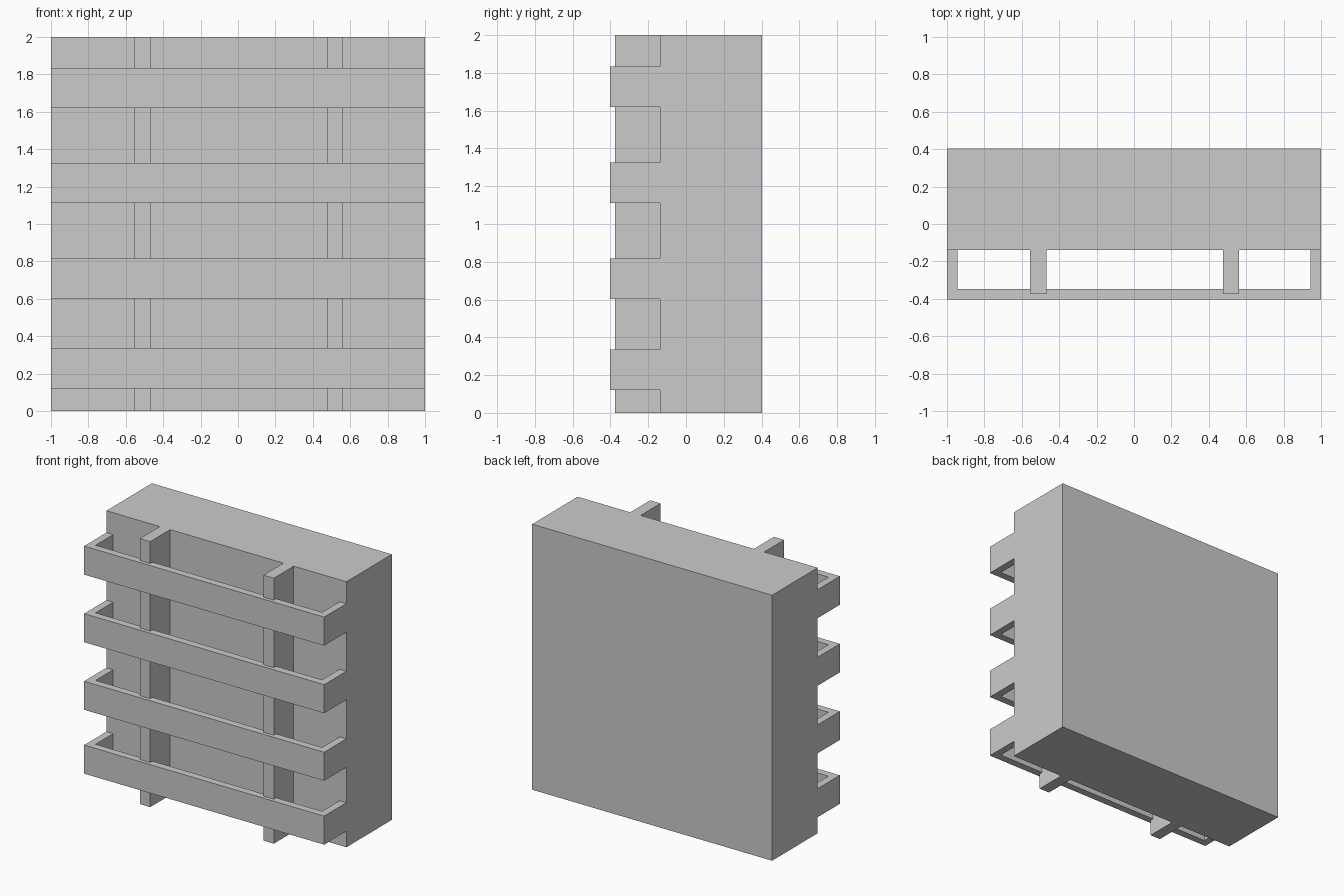
import bpy, bmesh

if "Cube" in bpy.data.objects:
    bpy.data.objects.remove(bpy.data.objects["Cube"])

BACK, FACE, FRONT = 0.403, -0.138, -0.403   # depth of block back, block face, rail front
WALL = 0.056                                # rail thickness
POST_FRONT = -0.375


def prism(name, outline, z0, z1):
    """Extrude a flat xy outline from z0 up to z1."""
    bm = bmesh.new()
    base = bm.faces.new([bm.verts.new((x, y, z0)) for x, y in outline])
    top = bmesh.ops.extrude_face_region(bm, geom=[base])["geom"]
    bmesh.ops.translate(bm, vec=(0, 0, z1 - z0),
                        verts=[v for v in top if isinstance(v, bmesh.types.BMVert)])
    bmesh.ops.recalc_face_normals(bm, faces=bm.faces[:])
    mesh = bpy.data.meshes.new(name)
    bm.to_mesh(mesh)
    bm.free()
    obj = bpy.data.objects.new(name, mesh)
    bpy.context.collection.objects.link(obj)
    return obj


def rect(x0, x1, y0, y1):
    return [(x0, y0), (x1, y0), (x1, y1), (x0, y1)]


# Solid back block
prism("back_block", rect(-1, 1, FACE, BACK), 0, 2)

# Two full-height posts standing out from the block face
for side, x0, x1 in (("left", -0.555, -0.469), ("right", 0.475, 0.561)):
    prism(f"{side}_post", rect(x0, x1, POST_FRONT, FACE), 0, 2)

# Four U-shaped rails wrapping round the front
inner = 1 - WALL
u_shape = [(-1, FACE), (-1, FRONT), (1, FRONT), (1, FACE),
           (inner, FACE), (inner, FRONT + WALL), (-inner, FRONT + WALL), (-inner, FACE)]
for i, z in enumerate((0.121, 0.602, 1.111, 1.62)):
    prism(f"rail_{i + 1}", u_shape, z, z + 0.215)
